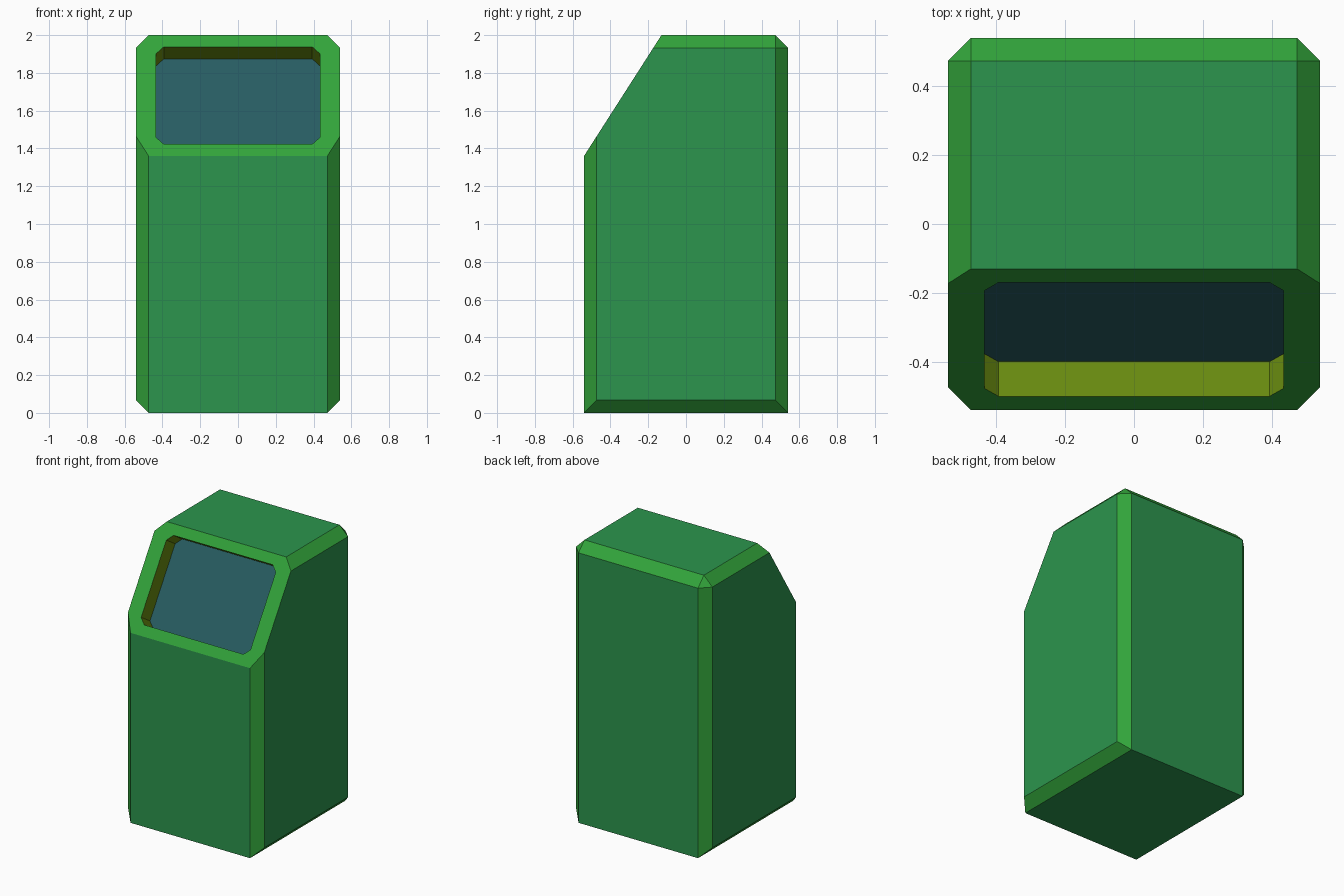
import bpy, bmesh
from mathutils import Vector

if "Cube" in bpy.data.objects:
    bpy.data.objects.remove(bpy.data.objects["Cube"])

H = 0.54                      # half width and depth
CH = 0.067                    # chamfer size
FRONT_Z, TOP_Y = 1.36, -0.13  # where the slanted face meets front and top


def material(name, rgb):
    m = bpy.data.materials.new(name)
    m.diffuse_color = (*rgb, 1.0)
    m.use_nodes = True
    m.node_tree.nodes["Principled BSDF"].inputs["Base Color"].default_value = m.diffuse_color
    return m


def slant_y(z):
    return -H + (z - FRONT_Z) * (TOP_Y + H) / (2.0 - FRONT_Z)


mats = [material("panel green", (0.025, 0.30, 0.075)),
        material("trim green", (0.032, 0.37, 0.043)),
        material("recess olive", (0.135, 0.25, 0.005)),
        material("screen blue", (0.0205, 0.108, 0.121))]

# Upright box
bm = bmesh.new()
bmesh.ops.create_cube(bm, size=1.0)
for v in bm.verts:
    v.co = Vector((v.co.x * 2 * H, v.co.y * 2 * H, (v.co.z + 0.5) * 2.0))


# Chamfer uprights, side edges at top and bottom, and the top back edge
def chamfered(e):
    a, b = e.verts[0].co, e.verts[1].co
    along_z = abs(a.z - b.z) > 1
    along_y = abs(a.y - b.y) > 1
    top_back = min(a.y, b.y) > 0 and min(a.z, b.z) > 1
    return along_z or along_y or top_back


bmesh.ops.bevel(bm, geom=[e for e in bm.edges if chamfered(e)], offset=CH,
                offset_type='OFFSET', segments=1, profile=0.5, affect='EDGES')

# Slanted cut across the upper front
up = Vector((0, TOP_Y + H, 2.0 - FRONT_Z)).normalized()
normal = Vector((0, -up.z, up.y))
cut = bmesh.ops.bisect_plane(bm, geom=bm.verts[:] + bm.edges[:] + bm.faces[:],
                             plane_co=(0, -H, FRONT_Z), plane_no=normal,
                             clear_outer=True, dist=1e-5)
bmesh.ops.holes_fill(bm, edges=[e for e in bm.edges if e.is_boundary], sides=0)
bmesh.ops.recalc_face_normals(bm, faces=bm.faces[:])
bm.normal_update()

# Flat panels in one green, chamfers and slanted face in the other
for f in bm.faces:
    f.material_index = 0 if max(abs(c) for c in f.normal) > 0.99 else 1

# Recess opening with clipped corners
face = max(bm.faces, key=lambda f: f.normal.dot(normal))
bmesh.ops.inset_individual(bm, faces=[face], thickness=0.03)
for v in face.verts:
    side = 1 if v.co.x > 0 else -1
    upper = v.co.z > 1.67
    if abs(v.co.x) > 0.475:
        x, z = 0.433, (1.902 if upper else 1.458)
    else:
        x, z = 0.393, (1.938 if upper else 1.423)
    v.co = Vector((side * x, slant_y(z), z))

# Recess walls and sunken screen
walls = bmesh.ops.inset_individual(bm, faces=[face], thickness=0.005)["faces"]
rim = {v for w in walls for v in w.verts} - set(face.verts)
for v in face.verts:
    near = min(rim, key=lambda r: (r.co - v.co).length)
    v.co = near.co - normal * 0.119
for w in walls:
    w.material_index = 2
face.material_index = 3

mesh = bpy.data.meshes.new("cabinet")
bm.to_mesh(mesh)
bm.free()
for m in mats:
    mesh.materials.append(m)
bpy.context.collection.objects.link(bpy.data.objects.new("cabinet", mesh))
